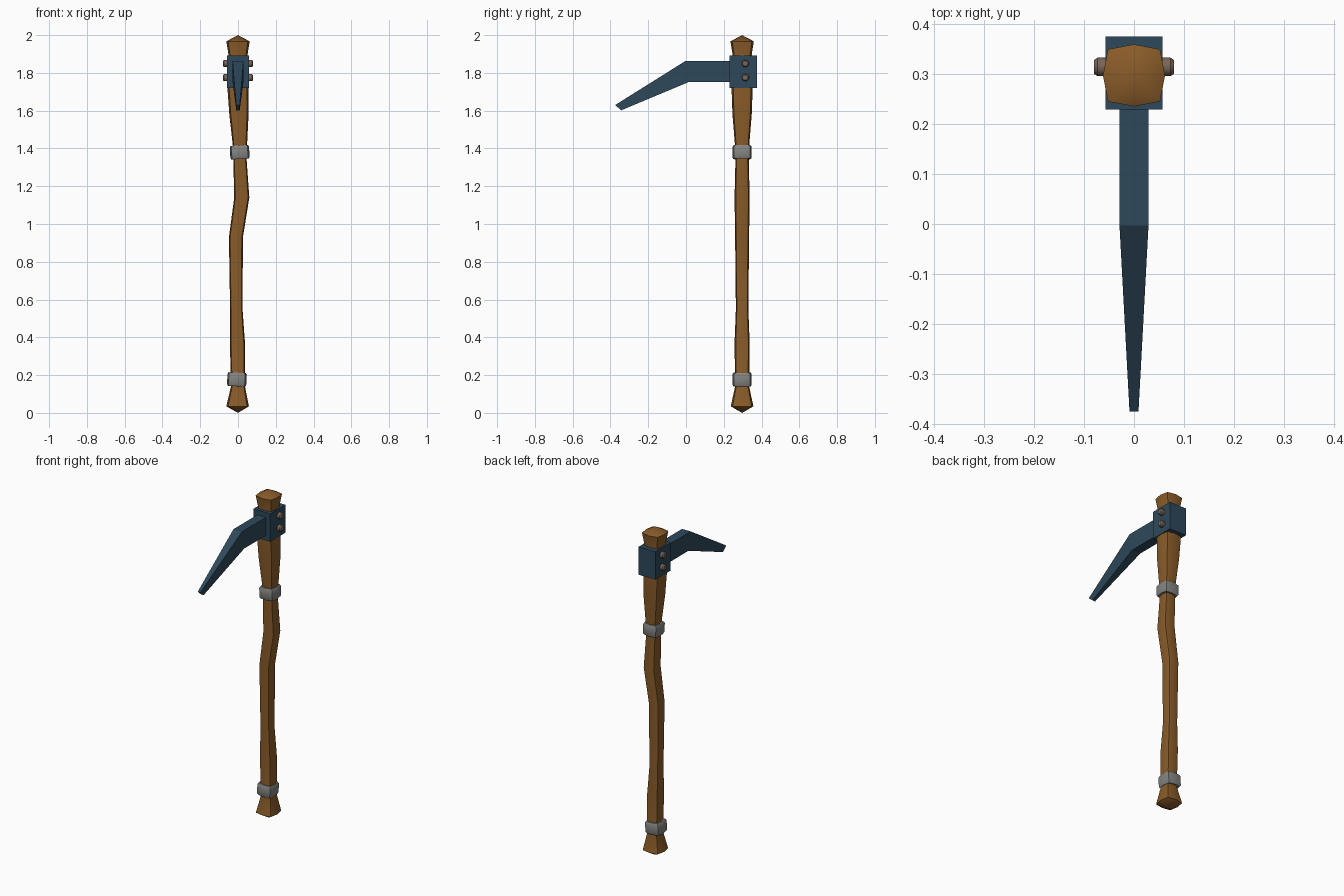
import bpy, bmesh, math
from mathutils import Matrix, Vector

if "Cube" in bpy.data.objects:
    bpy.data.objects.remove(bpy.data.objects["Cube"])

CY = 0.297  # y of the handle axis


def material(name, rgb):
    m = bpy.data.materials.new(name)
    m.diffuse_color = (*rgb, 1)
    m.use_nodes = True
    m.node_tree.nodes["Principled BSDF"].inputs["Base Color"].default_value = m.diffuse_color
    return m


WOOD = material("brown wood", (0.25, 0.105, 0.022))
STEEL = material("blue steel", (0.027, 0.066, 0.105))
BAND = material("grey band", (0.23, 0.23, 0.22))
BOLT = material("rusty bolt", (0.19, 0.13, 0.10))


def finish(name, bm, mat, angle=None):
    bmesh.ops.recalc_face_normals(bm, faces=bm.faces)
    me = bpy.data.meshes.new(name)
    bm.to_mesh(me)
    bm.free()
    me.materials.append(mat)
    ob = bpy.data.objects.new(name, me)
    bpy.context.collection.objects.link(ob)
    if angle:
        bpy.ops.object.select_all(action='DESELECT')
        ob.select_set(True)
        bpy.context.view_layer.objects.active = ob
        bpy.ops.object.shade_smooth_by_angle(angle=math.radians(angle))
    return ob


def ring(bm, z, cx, h):
    """Square cross-section with bulging sides (8 points)."""
    d = h * 0.84
    pts = [(h, 0), (d, d), (0, h), (-d, d), (-h, 0), (-d, -d), (0, -h), (d, -d)]
    return [bm.verts.new((cx + x, CY + y, z)) for x, y in pts]


def bridge(bm, a, b):
    n = len(a)
    for i in range(n):
        j = (i + 1) % n
        bm.faces.new((a[i], a[j], b[j], b[i]))


# Crooked wooden handle with pointed ends: z, centre x, half width
sections = [(0.035, -0.002, 0.06), (0.14, 0.0, 0.037), (0.37, -0.003, 0.04),
            (0.55, -0.009, 0.033), (0.93, -0.011, 0.037), (1.14, 0.02, 0.04),
            (1.35, 0.01, 0.035), (1.42, 0.01, 0.038), (1.58, 0.005, 0.051),
            (1.72, 0.0, 0.056), (1.90, 0.0, 0.051), (1.967, 0.0, 0.062)]
bm = bmesh.new()
rings = [ring(bm, *s) for s in sections]
for a, b in zip(rings, rings[1:]):
    bridge(bm, a, b)
for end, z in ((rings[0], 0.0), (rings[-1], 2.0)):
    tip = bm.verts.new((0, CY, z))
    for i in range(8):
        bm.faces.new((end[i], end[(i + 1) % 8], tip))
finish("handle", bm, WOOD, 50)

# Two slightly tilted bands around the handle
for name, z, cx, tilt in (("upper_band", 1.38, 0.009, -3), ("lower_band", 0.177, -0.006, 3)):
    bm = bmesh.new()
    loops = [ring(bm, z + dz, cx, h) for dz, h in
             ((-0.036, 0.046), (-0.028, 0.051), (0.028, 0.051), (0.036, 0.046))]
    for a, b in zip(loops, loops[1:]):
        bridge(bm, a, b)
    bm.faces.new(loops[0])
    bm.faces.new(loops[-1])
    bmesh.ops.rotate(bm, verts=bm.verts, cent=(cx, CY, z),
                     matrix=Matrix.Rotation(math.radians(tilt), 3, 'Y'))
    finish(name, bm, BAND, 50)

# Steel collar
bm = bmesh.new()
bmesh.ops.create_cube(bm, size=1, matrix=Matrix.Translation((0, 0.302, 1.806))
                      @ Matrix.Diagonal((0.114, 0.146, 0.17, 1)))
finish("collar", bm, STEEL)

# Bent blade tapering to its tip: upper (y, z), lower (y, z), half width
blade = [((0.26, 1.863), (0.26, 1.753), 0.029), ((-0.003, 1.863), (0.018, 1.753), 0.029),
         ((-0.375, 1.63), (-0.343, 1.602), 0.009)]
bm = bmesh.new()
loops = [[bm.verts.new((x, y, z)) for x, (y, z) in ((-w, up), (w, up), (w, lo), (-w, lo))]
         for up, lo, w in blade]
for a, b in zip(loops, loops[1:]):
    bridge(bm, a, b)
bm.faces.new(loops[0])
bm.faces.new(loops[-1])
finish("blade", bm, STEEL)

# Bolts on both sides of the collar
for side, label in ((-1, "left"), (1, "right")):
    for z, pos in ((1.85, "upper"), (1.775, "lower")):
        bm = bmesh.new()
        for x, depth, r1, r2 in ((0.060, 0.026, 0.020, 0.020), (0.0765, 0.007, 0.020, 0.015)):
            bmesh.ops.create_cone(bm, cap_ends=True, segments=8, radius1=r1, radius2=r2, depth=depth,
                                  matrix=Matrix.Translation((side * x, 0.314, z))
                                  @ Matrix.Rotation(side * math.pi / 2, 4, 'Y')
                                  @ Matrix.Rotation(math.pi / 8, 4, 'Z'))
        finish(f"{label}_{pos}_bolt", bm, BOLT, 50)
